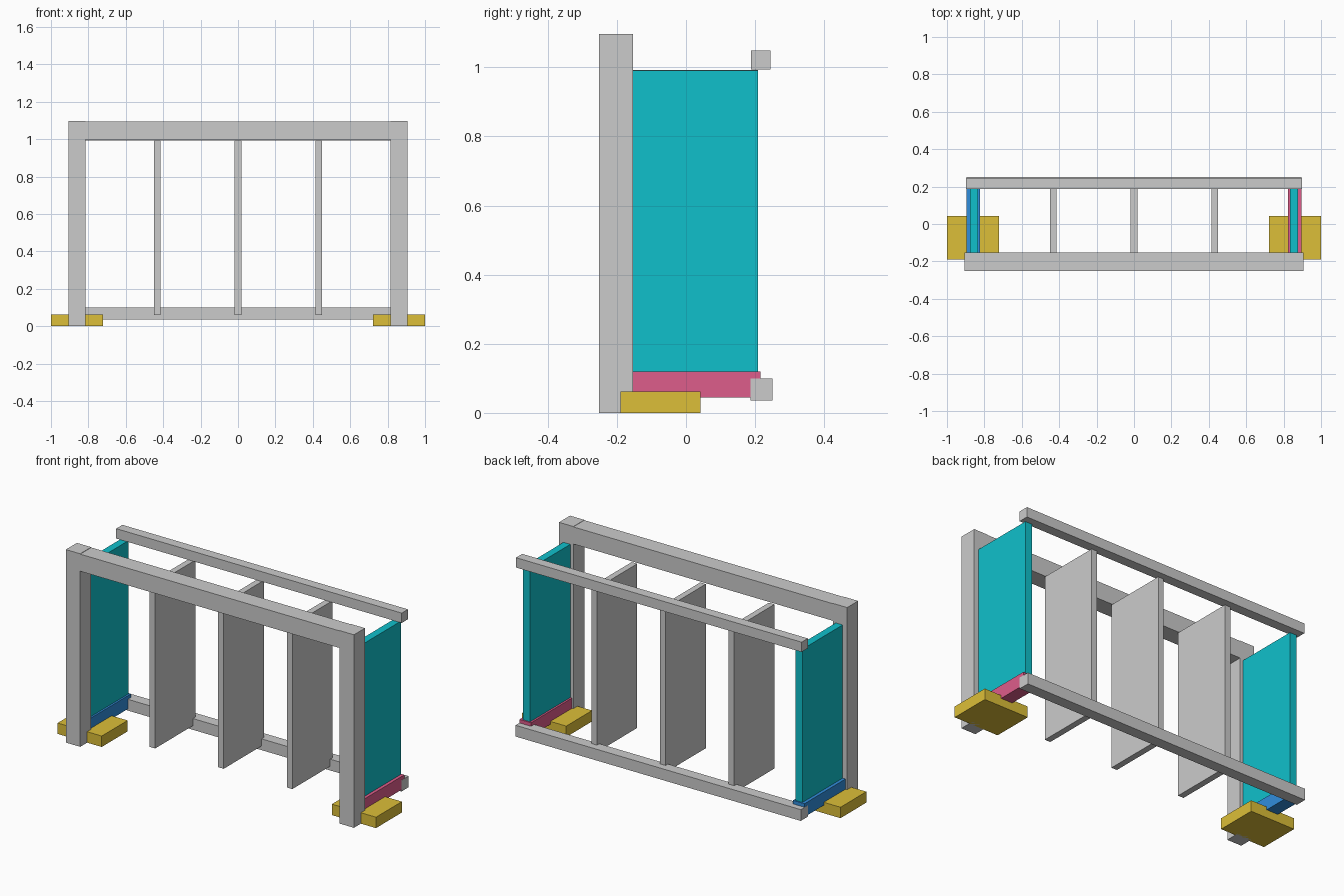
import bpy

if "Cube" in bpy.data.objects:
    bpy.data.objects.remove(bpy.data.objects["Cube"])


def material(name, rgb):
    m = bpy.data.materials.new(name)
    m.diffuse_color = (*rgb, 1.0)
    m.use_nodes = True
    m.node_tree.nodes["Principled BSDF"].inputs["Base Color"].default_value = m.diffuse_color
    return m


light = material("light_grey", (0.70, 0.70, 0.71))
yellow = material("yellow", (0.72, 0.52, 0.04))
teal = material("teal", (0.005, 0.53, 0.60))
pink = material("pink", (0.73, 0.11, 0.26))
blue = material("blue", (0.03, 0.27, 0.72))


def box(name, x, y, z, mat=None):
    """Box from (min, max) ranges on each axis."""
    bpy.ops.mesh.primitive_cube_add(size=1, location=[sum(r) / 2 for r in (x, y, z)])
    ob = bpy.context.object
    ob.name = name
    ob.scale = [r[1] - r[0] for r in (x, y, z)]
    bpy.ops.object.transform_apply(location=False, rotation=False, scale=True)
    if mat:
        ob.data.materials.append(mat)
    return ob


def side_range(s, a, b):
    return tuple(sorted((s * a, s * b)))


FRONT = (-0.252, -0.153)   # depth of the front frame
PANEL = (-0.153, 0.208)    # depth of the upright panels

# Front frame: top beam between two posts
box("front_top_beam", (-0.815, 0.815), FRONT, (0.997, 1.094), light)

# Parts mirrored on both ends
for s, side, base_mat in ((-1, "left", blue), (1, "right", pink)):
    box(f"{side}_front_post", side_range(s, 0.815, 0.905), FRONT, (0, 1.096), light)
    box(f"{side}_foot", side_range(s, 0.723, 1.0), (-0.19, 0.042), (0, 0.062), yellow)
    box(f"{side}_end_panel", side_range(s, 0.834, 0.877), PANEL, (0.12, 0.99), teal)
    box(f"{side}_panel_base", side_range(s, 0.823, 0.895), (-0.153, 0.215),
        (0.045, 0.12), base_mat)

# Back rails
box("back_top_rail", (-0.897, 0.897), (0.188, 0.244), (0.993, 1.049))
box("back_bottom_rail", (-0.896, 0.896), (0.187, 0.25), (0.036, 0.1))

# Inner dividers
for name, x in (("left", -0.431), ("middle", 0.0), ("right", 0.431)):
    box(f"{name}_divider", (x - 0.0175, x + 0.0175), PANEL, (0.06, 0.992))
